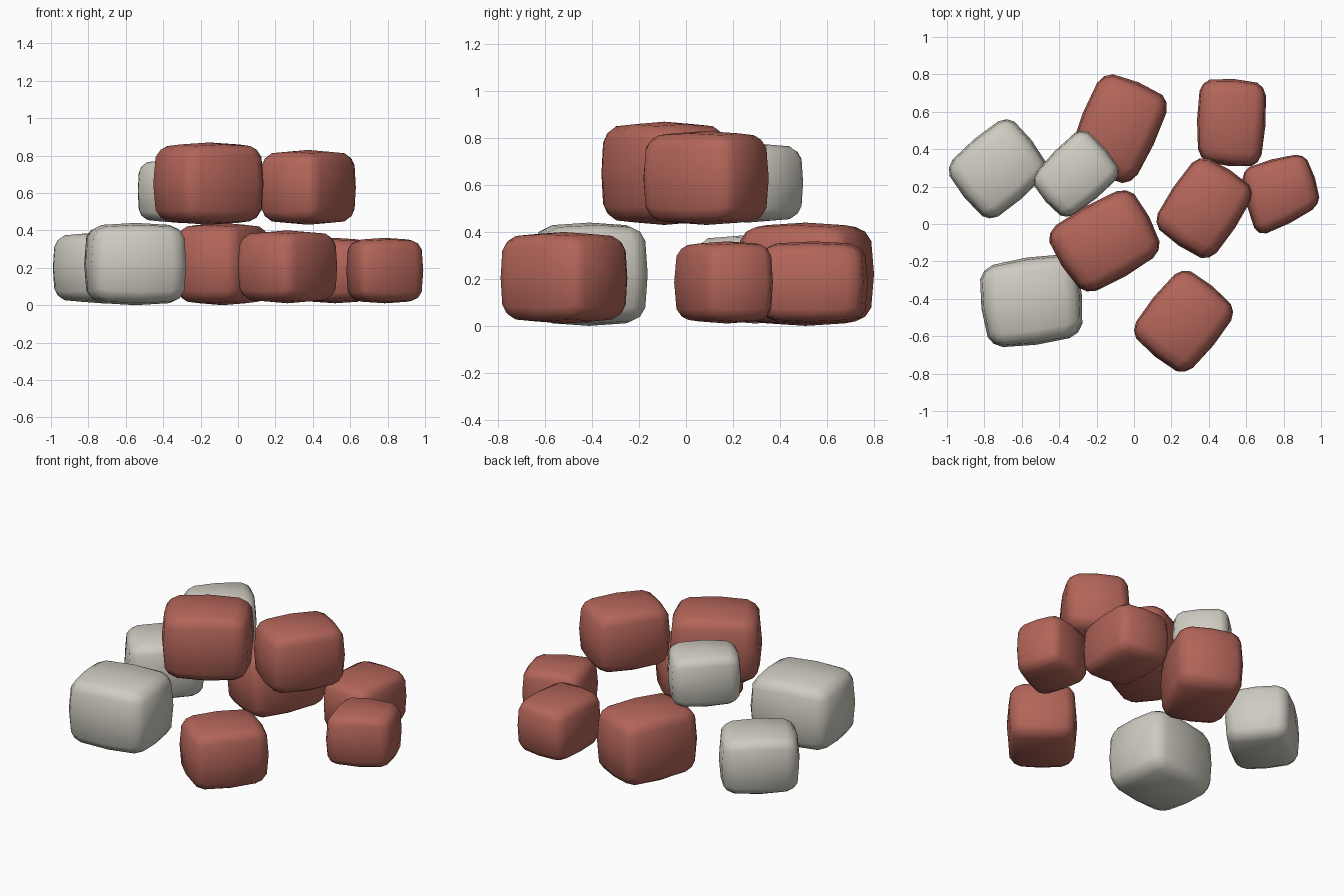
import bpy
import bmesh
from mathutils import Vector

old = bpy.data.objects.get("Cube")
if old:
    bpy.data.objects.remove(old, do_unlink=True)


def make_material(name, colour):
    mat = bpy.data.materials.new(name)
    mat.use_nodes = True
    mat.diffuse_color = colour
    mat.node_tree.nodes["Principled BSDF"].inputs["Base Color"].default_value = colour
    return mat


red = make_material("brick_red", (0.45, 0.13, 0.10, 1))
grey = make_material("pale_stone", (0.62, 0.60, 0.53, 1))

POWER = 4.2                          # roundness of the pillow-like blocks
CORNER = 2 ** (-1 / POWER)           # how far a rounded corner reaches


def make_block(name, mat, bottom, top, corners):
    """Rounded block over a four-cornered footprint (anticlockwise)."""
    corners = [Vector(c) for c in corners]
    centre = sum(corners, Vector((0, 0))) / 4
    a, b, c, d = [(p - centre) / CORNER for p in corners]
    middle, half = (top + bottom) / 2, (top - bottom) / 2

    bm = bmesh.new()
    bmesh.ops.create_cube(bm, size=2)
    bmesh.ops.subdivide_edges(bm, edges=bm.edges[:], cuts=3, use_grid_fill=True)
    for vert in bm.verts:
        # crowd the loops towards the edges, then round them off
        p = [(1 if t > 0 else -1) * abs(t) ** 0.5 for t in vert.co]
        norm = sum(abs(t) ** POWER for t in p) ** (1 / POWER)
        u, v, w = [t / norm for t in p]
        flat = (a * (1 - u) * (1 - v) + b * (1 + u) * (1 - v)
                + c * (1 + u) * (1 + v) + d * (1 - u) * (1 + v)) / 4
        vert.co = (*(centre + flat), middle + half * w)
    bmesh.ops.recalc_face_normals(bm, faces=bm.faces[:])
    for face in bm.faces:
        face.smooth = True
    mesh = bpy.data.meshes.new(name)
    bm.to_mesh(mesh)
    bm.free()
    mesh.materials.append(mat)
    obj = bpy.data.objects.new(name, mesh)
    bpy.context.collection.objects.link(obj)


# Lower layer
make_block("left_back_stone", grey, 0.01, 0.39,
           [(-.99, .30), (-.77, .03), (-.47, .29), (-.68, .56)])
make_block("left_front_stone", grey, 0, 0.44,
           [(-.75, -.64), (-.30, -.58), (-.34, -.18), (-.80, -.25)])
make_block("back_brick", red, 0, 0.44,
           [(-.33, .37), (-.02, .23), (.175, .65), (-.16, .79)])
make_block("right_back_brick", red, 0.01, 0.36,
           [(.36, .36), (.66, .33), (.69, .73), (.37, .75)])
make_block("right_brick", red, 0.01, 0.36,
           [(.67, -.05), (.98, .11), (.90, .36), (.59, .28)])
make_block("front_brick", red, 0.01, 0.40,
           [(0, -.57), (.27, -.79), (.53, -.47), (.26, -.25)])

# Upper layer
make_block("upper_stone", grey, 0.44, 0.78,
           [(-.535, .24), (-.36, .04), (-.08, .27), (-.28, .50)])
make_block("upper_right_brick", red, 0.43, 0.83,
           [(.12, .01), (.40, -.18), (.63, .17), (.35, .35)])
make_block("upper_middle_brick", red, 0.43, 0.87,
           [(-.45, -.05), (-.25, -.36), (.13, -.14), (-.04, .18)])
